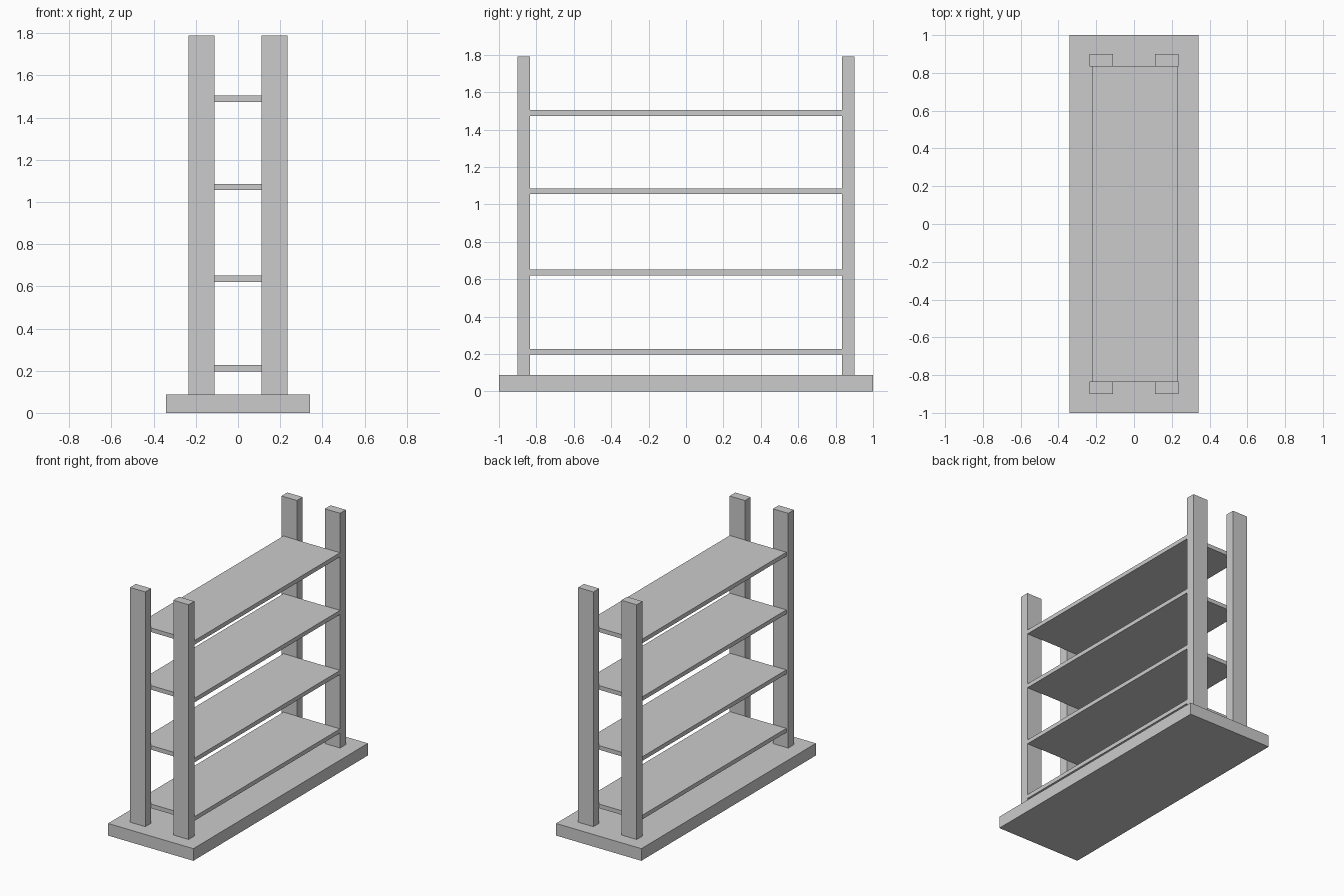
import bpy

if "Cube" in bpy.data.objects:
    bpy.data.objects.remove(bpy.data.objects["Cube"])


def box(name, x0, x1, y0, y1, z0, z1):
    """Axis-aligned box given by its bounds."""
    bpy.ops.mesh.primitive_cube_add(
        size=1, location=((x0 + x1) / 2, (y0 + y1) / 2, (z0 + z1) / 2))
    ob = bpy.context.object
    ob.name = name
    ob.scale = (x1 - x0, y1 - y0, z1 - z0)
    bpy.ops.object.transform_apply(location=False, rotation=False, scale=True)
    return ob


BASE_TOP = 0.088

# Base slab
box("base", -0.342, 0.342, -1.0, 1.0, 0.0, BASE_TOP)

# Four upright posts
for side, cx in (("left", -0.174), ("right", 0.173)):
    for end, cy in (("front", -0.868), ("back", 0.868)):
        box(f"{end}_{side}_post", cx - 0.0615, cx + 0.0615,
            cy - 0.033, cy + 0.033, BASE_TOP, 1.79)

# Shelves spanning between the end posts
for i, z in enumerate((0.212, 0.636, 1.071, 1.489), 1):
    box(f"shelf_{i}", -0.22, 0.234, -0.835, 0.835, z - 0.015, z + 0.015)
